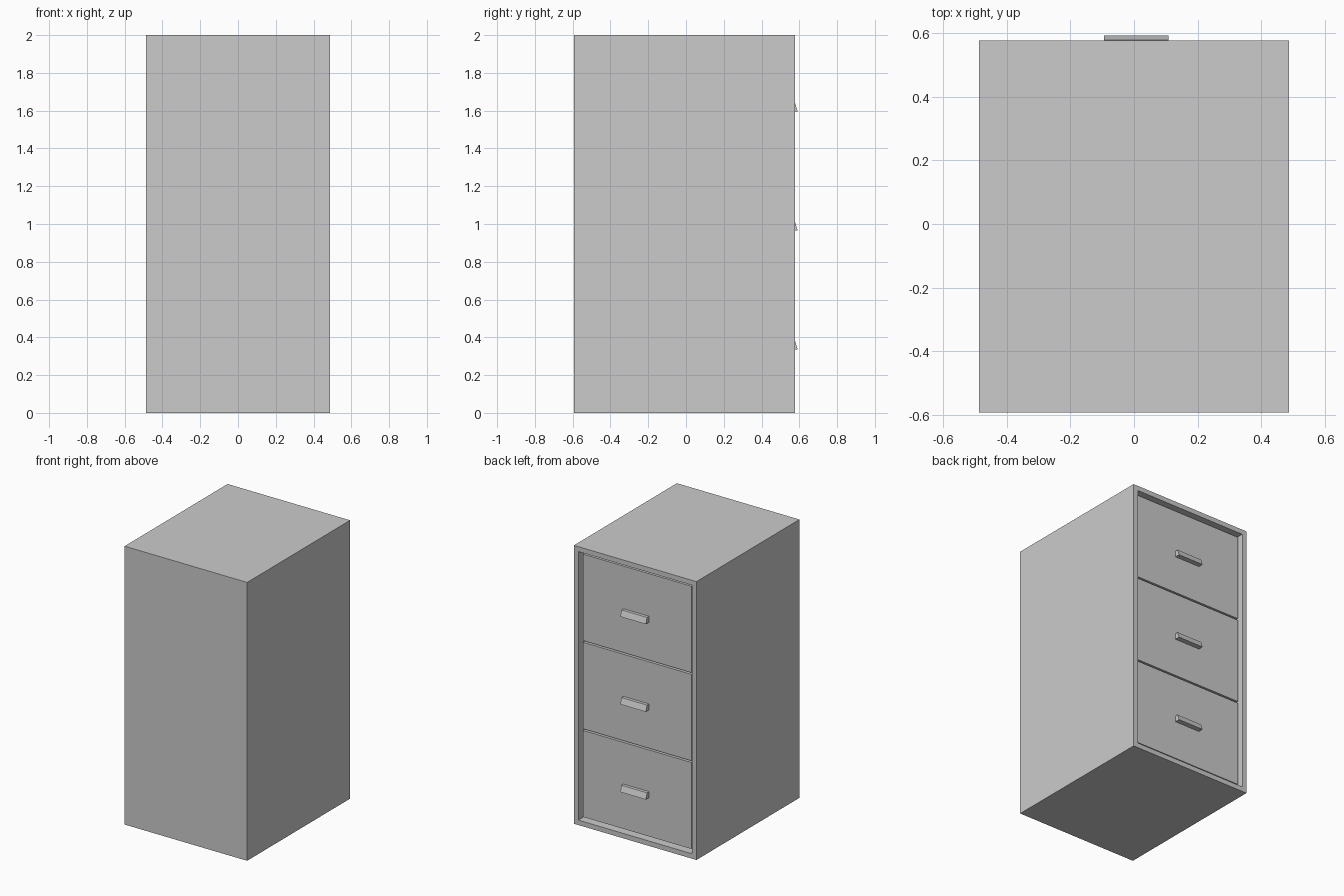
import bpy, bmesh

if "Cube" in bpy.data.objects:
    bpy.data.objects.remove(bpy.data.objects["Cube"])

W, Y0, Y1, H = 0.487, -0.592, 0.577, 2.0   # half width, rear, drawer side, height
T = 0.05                                   # case wall thickness
FACE = 0.555                               # drawer front plane, set back in the frame


def new_object(name, bm):
    bmesh.ops.recalc_face_normals(bm, faces=bm.faces)
    mesh = bpy.data.meshes.new(name)
    bm.to_mesh(mesh)
    bm.free()
    ob = bpy.data.objects.new(name, mesh)
    bpy.context.collection.objects.link(ob)
    return ob


def box_bm(lo, hi):
    bm = bmesh.new()
    bmesh.ops.create_cube(bm, size=1)
    for v in bm.verts:
        v.co = [l if c < 0 else h for c, l, h in zip(v.co, lo, hi)]
    return bm


def extruded(name, profile, x0, x1):
    """Extrude a (y, z) profile along x."""
    bm = bmesh.new()
    face = bm.faces.new([bm.verts.new((x0, y, z)) for y, z in profile])
    geom = bmesh.ops.extrude_face_region(bm, geom=[face])["geom"]
    bmesh.ops.translate(bm, vec=(x1 - x0, 0, 0),
                        verts=[g for g in geom if isinstance(g, bmesh.types.BMVert)])
    return new_object(name, bm)


# Case: a box whose drawer side is inset to a frame and pushed inwards
bm = box_bm((-W, Y0, 0), (W, Y1, H))
bm.normal_update()
front = max(bm.faces, key=lambda f: f.normal.y)
bmesh.ops.inset_region(bm, faces=[front], thickness=T)
geom = bmesh.ops.extrude_discrete_faces(bm, faces=[front])["faces"]
bmesh.ops.translate(bm, vec=(0, -(Y1 - Y0 - T), 0), verts=geom[0].verts)
new_object("case", bm)

# Three drawers with thin gaps, each with a sloped pull
gap, pitch = 0.006, (H - 2 * T) / 3
for i, label in enumerate(("bottom", "middle", "top")):
    z = T + i * pitch
    new_object(label + "_drawer", box_bm((-W + T + gap, Y0 + T + 0.02, z + gap),
                                         (W - T - gap, FACE, z + pitch - gap)))
    c = 1.0 + (i - 1) * 0.63
    extruded(label + "_handle",
             [(FACE - 0.005, c - 0.035), (0.592, c - 0.035),
              (0.578, c + 0.008), (FACE - 0.005, c + 0.008)], -0.095, 0.108)
